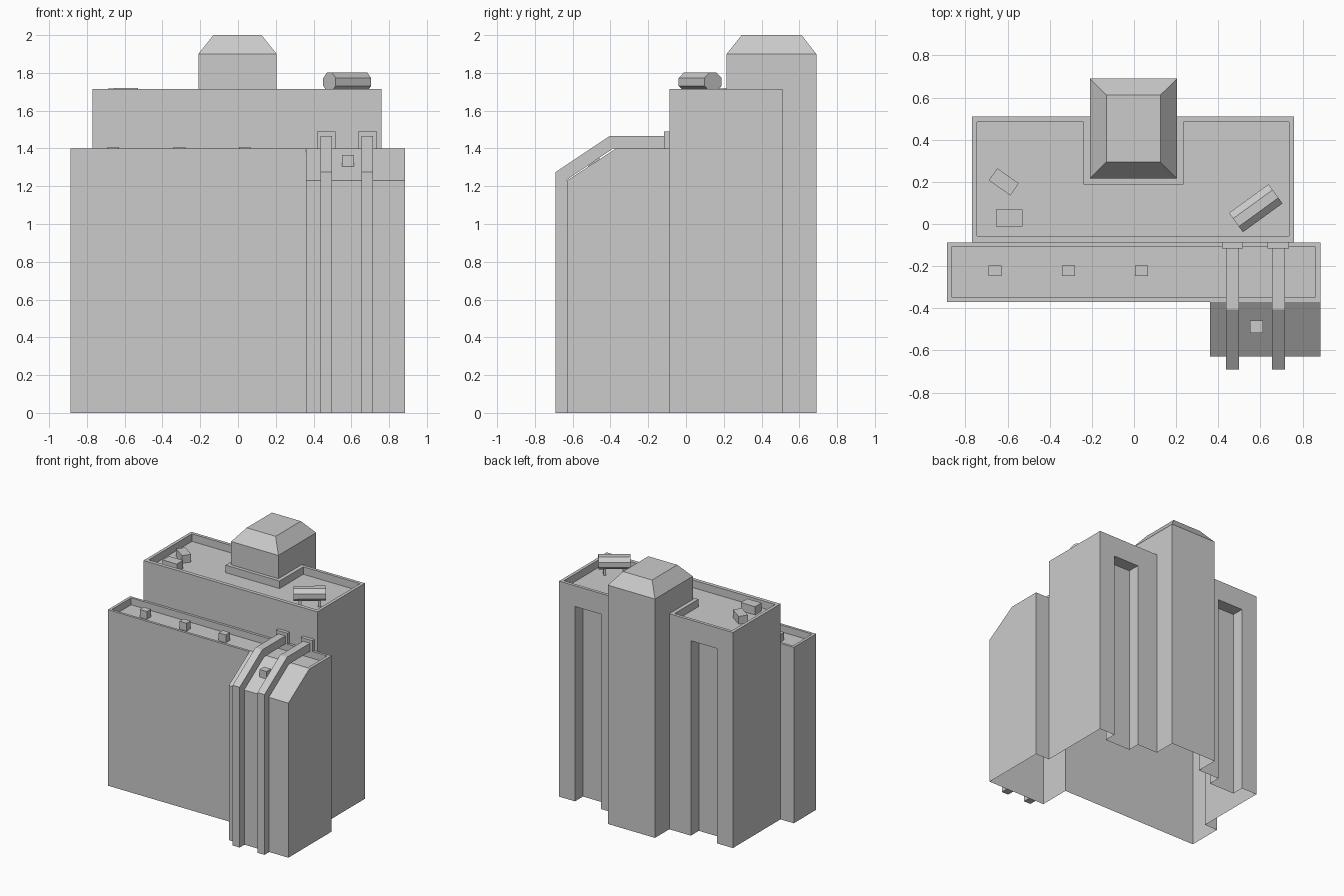
import bpy, bmesh, math
from mathutils import Matrix, Vector

if "Cube" in bpy.data.objects:
    bpy.data.objects.remove(bpy.data.objects["Cube"])


def make(name, bm):
    bmesh.ops.remove_doubles(bm, verts=bm.verts, dist=0.0005)
    mesh = bpy.data.meshes.new(name)
    bm.to_mesh(mesh)
    bm.free()
    obj = bpy.data.objects.new(name, mesh)
    bpy.context.collection.objects.link(obj)
    return obj


def face(bm, pts):
    bm.faces.new([bm.verts.new(p) for p in pts])


def walls(bm, path, z0, z1, closed=False):
    ends = path[1:] + path[:1] if closed else path[1:]
    for (ax, ay), (bx, by) in zip(path, ends):
        face(bm, [(ax, ay, z0), (bx, by, z0), (bx, by, z1), (ax, ay, z1)])


def parapet_roof(bm, outer, inner, top, floor):
    n = len(outer)
    for i in range(n):
        j = (i + 1) % n
        face(bm, [(*outer[i], top), (*outer[j], top), (*inner[j], top), (*inner[i], top)])
    walls(bm, inner[::-1], floor, top, True)
    face(bm, [(*p, floor) for p in inner])


def box(name, x, y, z, size, turn=0):
    bm = bmesh.new()
    m = Matrix.Translation((x, y, z)) @ Matrix.Rotation(math.radians(turn), 4, 'Z') @ Matrix.Diagonal((*size, 1))
    bmesh.ops.create_cube(bm, size=1, matrix=m)
    return make(name, bm)


def prism(name, profile, length, matrix):
    # profile in local (y, z), extruded along local x, centred
    bm = bmesh.new()
    f = bm.faces.new([bm.verts.new((-length / 2, y, z)) for y, z in profile])
    r = bmesh.ops.extrude_face_region(bm, geom=[f], use_keep_orig=True)
    moved = [v for v in r['geom'] if isinstance(v, bmesh.types.BMVert)]
    bmesh.ops.translate(bm, verts=moved, vec=(length, 0, 0))
    bmesh.ops.recalc_face_normals(bm, faces=bm.faces)
    bmesh.ops.transform(bm, matrix=matrix, verts=bm.verts)
    return make(name, bm)


YS = -0.088  # plane shared by front block and main block

# Main block: open-bottomed walls with two tall niches in the back
bm = bmesh.new()
right = [(.76, YS), (.76, .51)]
tower_plan = [(.205, .51), (.205, .69), (-.21, .69), (-.21, .51)]
left = [(-.77, .51), (-.77, YS)]
niches = [[(.62, .51), (.62, .41), (.39, .41), (.39, .51)],
          [(-.4, .51), (-.4, .41), (-.63, .41), (-.63, .51)]]
NT = 1.55
walls(bm, right + niches[0] + tower_plan + niches[1] + left, 0, NT)
walls(bm, right + tower_plan + left, NT, 1.715)
for n in niches:
    face(bm, [(*p, NT) for p in n])
walls(bm, [(-.77, YS), (.76, YS)], 1.345, 1.715)
outer = [(-.77, YS), (.76, YS), (.76, .51), (.205, .51), (.205, .215), (-.21, .215), (-.21, .51), (-.77, .51)]
inner = [(-.745, -.058), (.735, -.058), (.735, .485), (.235, .485), (.235, .187), (-.24, .187), (-.24, .485), (-.745, .485)]
parapet_roof(bm, outer, inner, 1.715, 1.655)
make("main_block", bm)

# Tower top with chamfered cap
bm = bmesh.new()
base = [(-.21, .215), (.205, .215), (.205, .69), (-.21, .69)]
cap = [(-.13, .295), (.125, .295), (.125, .612), (-.13, .612)]
walls(bm, base, 1.715, 1.9, True)
for i in range(4):
    j = (i + 1) % 4
    face(bm, [(*base[i], 1.9), (*base[j], 1.9), (*cap[j], 2), (*cap[i], 2)])
face(bm, [(*p, 2) for p in cap])
make("tower_top", bm)

# Front block with parapet
bm = bmesh.new()
walls(bm, [(-.77, YS), (-.887, YS), (-.887, -.37), (.36, -.37)], 0, 1.4)
walls(bm, [(.885, -.37), (.885, YS), (.76, YS)], 0, 1.4)
parapet_roof(bm, [(-.887, -.37), (.885, -.37), (.885, YS), (-.887, YS)],
             [(-.865, -.35), (.86, -.35), (.86, -.108), (-.865, -.108)], 1.4, 1.345)
make("front_block", bm)

# Sloped bay at the front right
bm = bmesh.new()
side = [(-.37, 0), (-.37, 1.4), (-.63, 1.23), (-.63, 0)]
face(bm, [(.36, y, z) for y, z in side])
face(bm, [(.885, y, z) for y, z in side[::-1]])
for (ay, az), (by, bz) in zip(side[1:], side[2:]):
    face(bm, [(.36, by, bz), (.885, by, bz), (.885, ay, az), (.36, ay, az)])
make("sloped_bay", bm)

# Two ducts climbing the bay, each ending in a collar
duct = [(-.69, 0), (-.69, 1.275), (-.405, 1.465), (-.09, 1.465),
        (-.09, 1.4), (-.385, 1.4), (-.63, 1.235), (-.63, 0)]
for i, x in enumerate((.467, .685)):
    prism(f"duct_{i + 1}", duct, .062, Matrix.Translation((x, 0, 0)))
    box(f"duct_collar_{i + 1}", x, -.101, 1.445, (.1, .03, .09))

# Small vents on the front roof and on the slope
for i, x in enumerate((-.66, -.31, .035)):
    box(f"front_vent_{i + 1}", x, -.222, 1.375, (.062, .052, .065))
box("bay_vent", .582, -.488, 1.335, (.062, .058, .06))

# Roof units on the main block
box("roof_unit_1", -.593, .028, 1.687, (.125, .08, .068))
box("roof_unit_2", -.618, .2, 1.685, (.125, .07, .064), -35)

# Octagonal tank lying on a low stand
octagon = [(.061 * math.cos(math.radians(22.5 + 45 * k)), .053 * math.sin(math.radians(22.5 + 45 * k)))
           for k in range(8)]
place = Matrix.Translation((.578, .075, 1.752)) @ Matrix.Rotation(math.radians(36), 4, 'Z')
prism("roof_tank", octagon, .232, place)
for i, s in enumerate((-.07, .07)):
    p = place @ Vector((s, 0, -.07))
    box(f"tank_stand_{i + 1}", p.x, p.y, p.z, (.02, .06, .055), 36)
